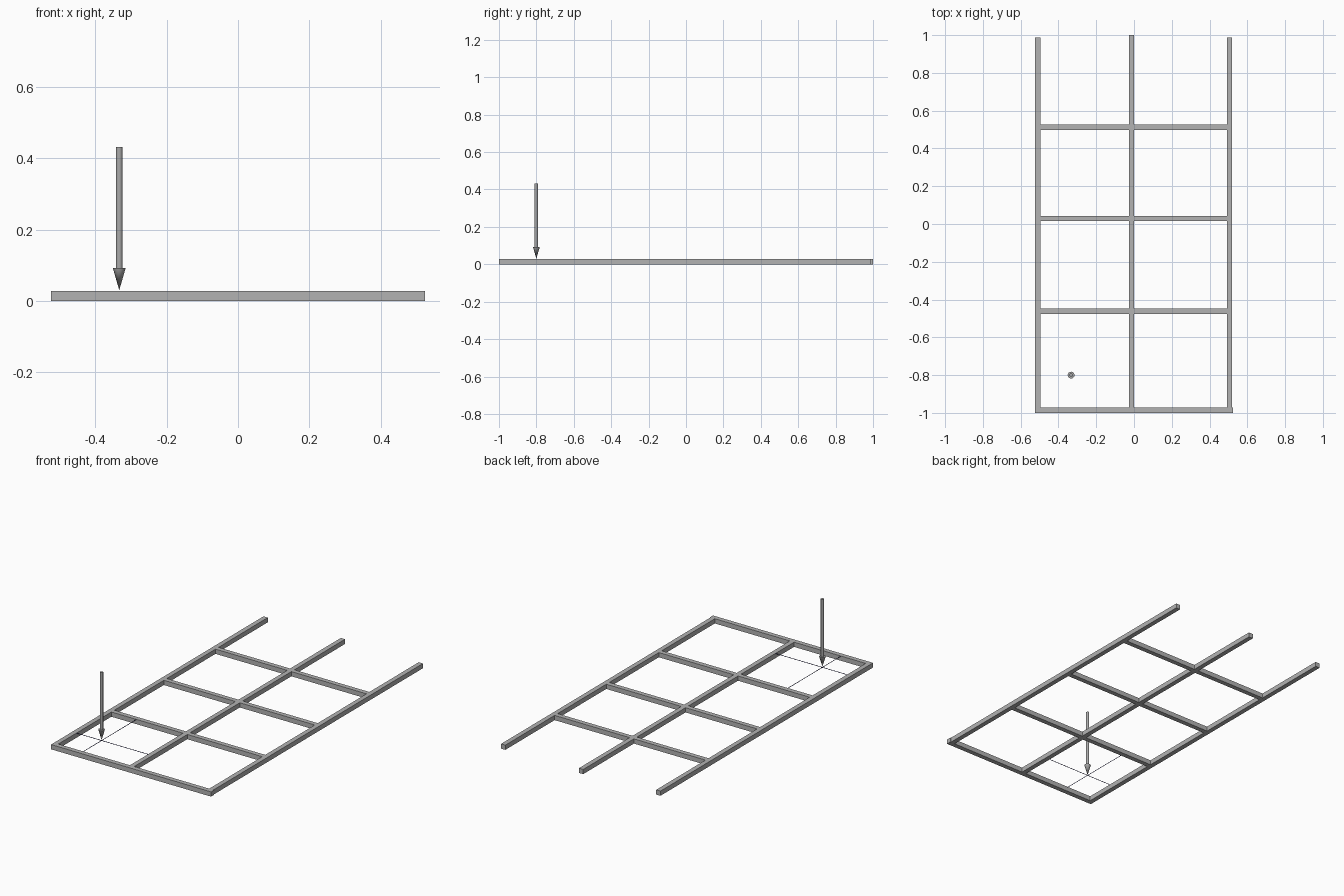
import bpy
import math

if "Cube" in bpy.data.objects:
    bpy.data.objects.remove(bpy.data.objects["Cube"])


def material(name, rgb):
    m = bpy.data.materials.new(name)
    m.diffuse_color = (*rgb, 1)
    m.use_nodes = True
    m.node_tree.nodes["Principled BSDF"].inputs["Base Color"].default_value = m.diffuse_color
    return m


steel = material("light grey steel", (0.45, 0.45, 0.45))
arrow_grey = material("arrow grey", (0.40, 0.40, 0.40))
navy = material("navy line", (0.02, 0.02, 0.12))


def box(name, lo, hi, mat):
    bpy.ops.mesh.primitive_cube_add(size=1, location=[(a + b) / 2 for a, b in zip(lo, hi)])
    ob = bpy.context.object
    ob.name = name
    ob.scale = [b - a for a, b in zip(lo, hi)]
    bpy.ops.object.transform_apply(location=False, rotation=False, scale=True)
    ob.data.materials.append(mat)


def cone(name, r_bottom, r_top, z0, z1):
    bpy.ops.mesh.primitive_cone_add(vertices=24, radius1=r_bottom, radius2=r_top,
                                    depth=z1 - z0, location=(AX, AY, (z0 + z1) / 2))
    ob = bpy.context.object
    ob.name = name
    ob.data.materials.append(arrow_grey)
    bpy.ops.object.shade_smooth_by_angle(angle=math.radians(40))


W = 0.014            # half width of a bar
H = 0.028            # bar height
AX, AY = -0.333, -0.8  # load point

# Long bars running front to back
for name, x, y1 in (("left_bar", -0.51, 0.987), ("middle_bar", -0.013, 1.0),
                    ("right_bar", 0.506, 0.987)):
    box(name, (x - W, -0.972, 0), (x + W, y1, H), steel)

# Front bar closing the frame
box("front_bar", (-0.524, -1, 0), (0.524, -0.972, H), steel)

# Cross bars, split at the middle bar
for i, y in enumerate((-0.462, 0.029, 0.512)):
    box(f"cross_bar_left_{i}", (-0.496, y - W, 0), (-0.027, y + W, H), steel)
    box(f"cross_bar_right_{i}", (0.001, y - W, 0), (0.492, y + W, H), steel)

# Load arrow pointing down
cone("arrow_head", 0.0, 0.018, 0.03, 0.092)
cone("arrow_shaft", 0.009, 0.009, 0.092, 0.432)

# Thin upright marker strips crossing under the arrow
box("marker_strip_across", (-0.496, AY - 0.0005, 0.025), (-0.027, AY + 0.0005, 0.028), navy)
box("marker_strip_along", (AX - 0.0005, -0.972, 0.025), (AX + 0.0005, -0.476, 0.028), navy)
